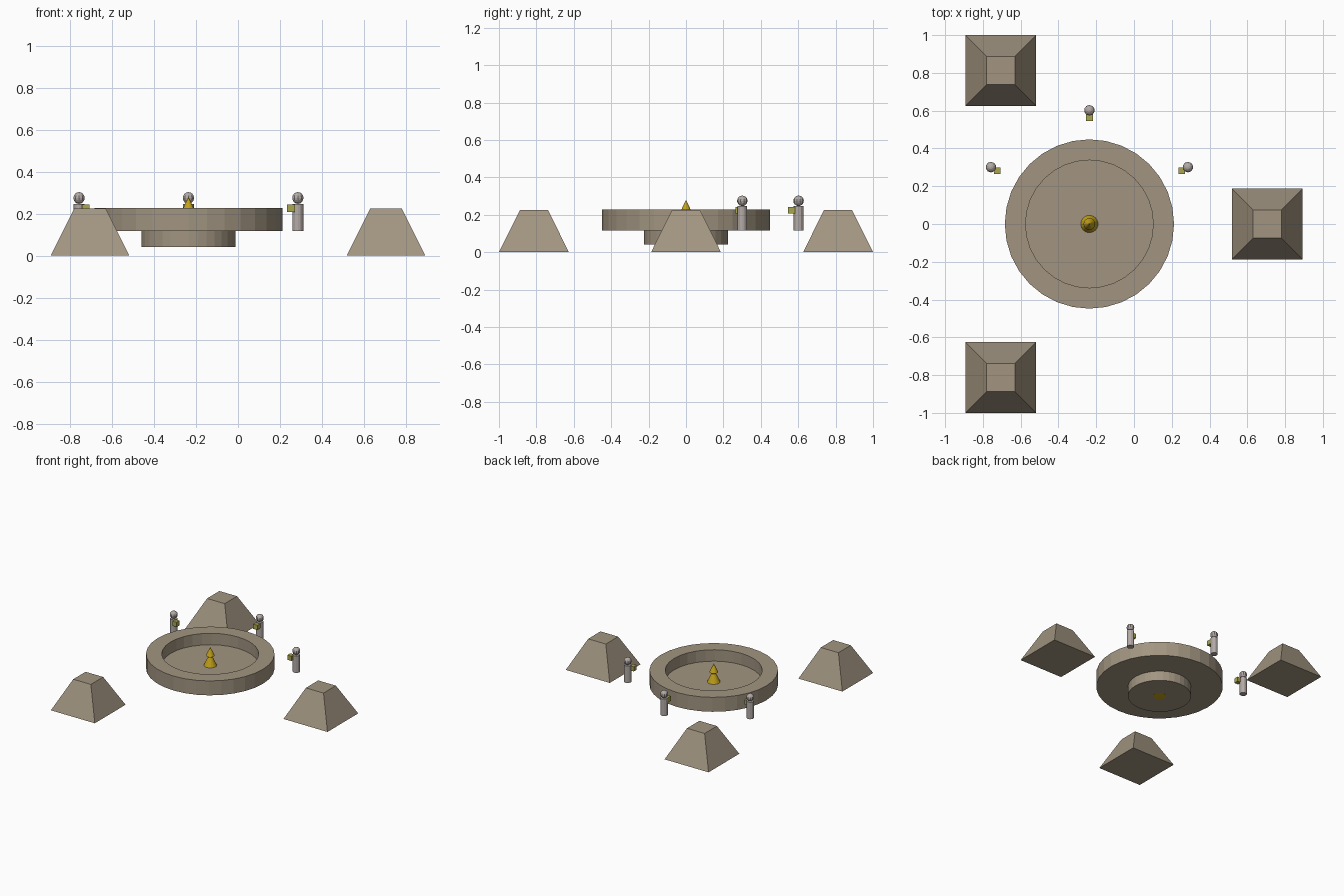
import bpy, math
from mathutils import Vector

if "Cube" in bpy.data.objects:
    bpy.data.objects.remove(bpy.data.objects["Cube"])

def mat(name, rgb):
    m = bpy.data.materials.new(name)
    m.diffuse_color = (*rgb, 1)
    m.use_nodes = True
    m.node_tree.nodes["Principled BSDF"].inputs["Base Color"].default_value = m.diffuse_color
    return m

STONE = mat("stone", (0.36, 0.30, 0.22))
GOLD = mat("gold", (0.55, 0.36, 0.01))
CLOTH = mat("pale_stone", (0.45, 0.40, 0.38))
OFFER = mat("olive", (0.40, 0.38, 0.08))

def finish(name, m):
    o = bpy.context.object
    o.name = name
    o.data.materials.append(m)
    return o

def lathe(name, profile, sides, centre, m):
    """Closed solid turned from (radius, z) points; radius 0 makes a pole."""
    verts, faces, rings = [], [], []
    for r, z in profile:
        n = 1 if r == 0 else sides
        rings.append(range(len(verts), len(verts) + n))
        for i in range(n):
            a = 2 * math.pi * i / sides
            verts.append((centre[0] + r * math.cos(a), centre[1] + r * math.sin(a), z))
    for a, b in zip(rings, rings[1:]):
        for i in range(sides):
            j = (i + 1) % sides
            if len(b) == 1:
                faces.append((a[i], a[j], b[0]))
            else:
                faces.append((a[i], a[j], b[j], b[i]))
    faces.append(tuple(reversed(rings[0])))
    if len(rings[-1]) > 1:
        faces.append(tuple(rings[-1]))
    me = bpy.data.meshes.new(name)
    me.from_pydata(verts, [], faces)
    o = bpy.data.objects.new(name, me)
    bpy.context.collection.objects.link(o)
    me.materials.append(m)
    return o

C = Vector((-0.236, 0, 0))

# Round basin on its narrower foot
lathe("basin", [(0.224, 0.042), (0.224, 0.117), (0.448, 0.117), (0.448, 0.228),
                (0.338, 0.228), (0.338, 0.14)], 32, C, STONE)

# Tiered flame, its stem reaching down through the foot
lathe("flame", [(0.046, 0.0415), (0.046, 0.14), (0.015, 0.205), (0.031, 0.215), (0, 0.28)], 16, C, GOLD)

# Three attendants in an arc, each holding a block toward the basin
for i, deg in enumerate((30, 90, 150)):
    d = Vector((math.cos(math.radians(deg)), math.sin(math.radians(deg)), 0))
    p = C + d * 0.602
    lathe(f"attendant_body_{i}", [(0.026, 0.117), (0.026, 0.247)], 12, p, CLOTH)
    bpy.ops.mesh.primitive_uv_sphere_add(segments=10, ring_count=8, radius=0.028,
                                         location=p + Vector((0, 0, 0.275)))
    finish(f"attendant_head_{i}", CLOTH)
    bpy.ops.mesh.primitive_cube_add(size=0.036, location=C + d * 0.564 + Vector((0, 0, 0.225)))
    finish(f"offering_block_{i}", OFFER)

# Three truncated pyramids
for i, (x, y) in enumerate(((-0.705, 0.813), (-0.705, -0.813), (0.705, 0))):
    r2 = math.sqrt(2)
    bpy.ops.mesh.primitive_cone_add(vertices=4, radius1=0.187 * r2, radius2=0.075 * r2,
                                    depth=0.226, location=(x, y, 0.113),
                                    rotation=(0, 0, math.pi / 4))
    finish(f"pyramid_{i}", STONE)
